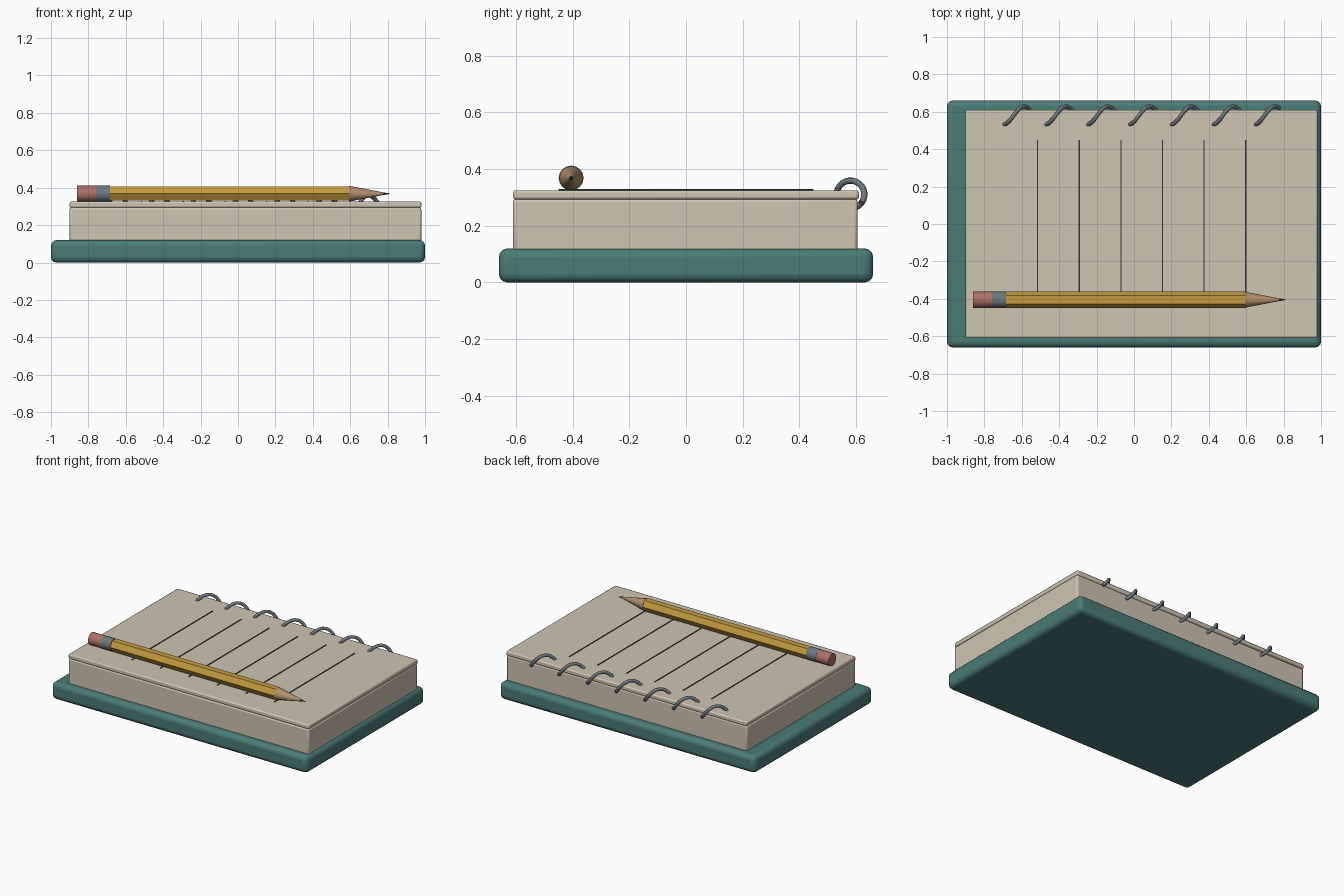
import bpy, math

if "Cube" in bpy.data.objects:
    bpy.data.objects.remove(bpy.data.objects["Cube"])


def material(name, rgb):
    m = bpy.data.materials.new(name)
    m.diffuse_color = (*rgb, 1)
    m.use_nodes = True
    m.node_tree.nodes["Principled BSDF"].inputs["Base Color"].default_value = m.diffuse_color
    return m


TEAL = material("teal", (0.07, 0.20, 0.18))
PAPER = material("paper", (0.62, 0.56, 0.45))
METAL = material("metal", (0.15, 0.19, 0.21))
INK = material("ink", (0.03, 0.035, 0.04))
YELLOW = material("yellow", (0.55, 0.33, 0.05))
WOOD = material("wood", (0.45, 0.28, 0.15))
PINK = material("pink", (0.42, 0.16, 0.14))


def box(name, lo, hi, mat, bevel=0.0, segments=3):
    bpy.ops.mesh.primitive_cube_add(size=1, location=[(a + b) / 2 for a, b in zip(lo, hi)])
    o = bpy.context.object
    o.name = name
    o.scale = [b - a for a, b in zip(lo, hi)]
    bpy.ops.object.transform_apply(location=False, rotation=False, scale=True)
    o.data.materials.append(mat)
    if bevel:
        m = o.modifiers.new("bevel", "BEVEL")
        m.width, m.segments = bevel, segments
        bpy.ops.object.shade_smooth_by_angle(angle=math.radians(40))
    return o


PY, PZ = -0.405, 0.368


def pencil_part(name, x0, x1, r0, r1, sides, mat, smooth=True):
    # tapered cylinder along x, from radius r0 at x0 to r1 at x1
    bpy.ops.mesh.primitive_cone_add(vertices=sides, radius1=r0, radius2=r1, depth=x1 - x0,
                                    location=((x0 + x1) / 2, PY, PZ),
                                    rotation=(0, math.pi / 2, 0))
    o = bpy.context.object
    o.name = name
    o.data.materials.append(mat)
    if smooth:
        bpy.ops.object.shade_smooth_by_angle(angle=math.radians(40))
    return o


# Backing board, page block and top sheet
box("backing_board", (-1, -0.66, 0), (1, 0.66, 0.12), TEAL, 0.03)
box("page_block", (-0.9, -0.61, 0.11), (0.98, 0.605, 0.294), PAPER, 0.01, 2)
box("top_sheet", (-0.9, -0.61, 0.293), (0.98, 0.61, 0.325), PAPER, 0.008, 2)

# Ruled lines
for i in range(6):
    x = -0.515 + i * 0.2225
    box(f"ruled_line_{i + 1}", (x - 0.003, -0.45, 0.322), (x + 0.003, 0.45, 0.329), INK)

# Spiral binding: one helix, with each turn passing through the pages
PITCH, TURNS, STEPS = 0.2237, 7, 24
curve = bpy.data.curves.new("spiral_binding", "CURVE")
curve.dimensions = "3D"
curve.bevel_depth = 0.011
curve.bevel_resolution = 2
curve.use_fill_caps = True
count = int((TURNS - 0.35) * STEPS) + 1
spline = curve.splines.new("POLY")
spline.points.add(count - 1)
for i, p in enumerate(spline.points):
    t = i / STEPS - 0.02
    a = math.pi - t * 2 * math.pi
    p.co = (-0.70 + PITCH * t, 0.58 + 0.049 * math.cos(a), 0.31 + 0.049 * math.sin(a), 1)
spiral = bpy.data.objects.new("spiral_binding", curve)
bpy.context.collection.objects.link(spiral)
curve.materials.append(METAL)

# Pencil resting on the page
pencil_part("eraser", -0.86, -0.755, 0.043, 0.043, 16, PINK)
pencil_part("ferrule", -0.76, -0.685, 0.044, 0.044, 16, METAL)
body = pencil_part("pencil_body", -0.69, 0.595, 0.043, 0.043, 6, YELLOW, False)
# turn the hexagon so a flat faces down
if max(abs(v.co.x) for v in body.data.vertices) > 0.04:
    for v in body.data.vertices:
        v.co.x, v.co.y = -v.co.y, v.co.x
pencil_part("sharpened_wood", 0.594, 0.775, 0.042, 0.0075, 12, WOOD)
pencil_part("lead_tip", 0.774, 0.812, 0.0078, 0.001, 12, INK)
